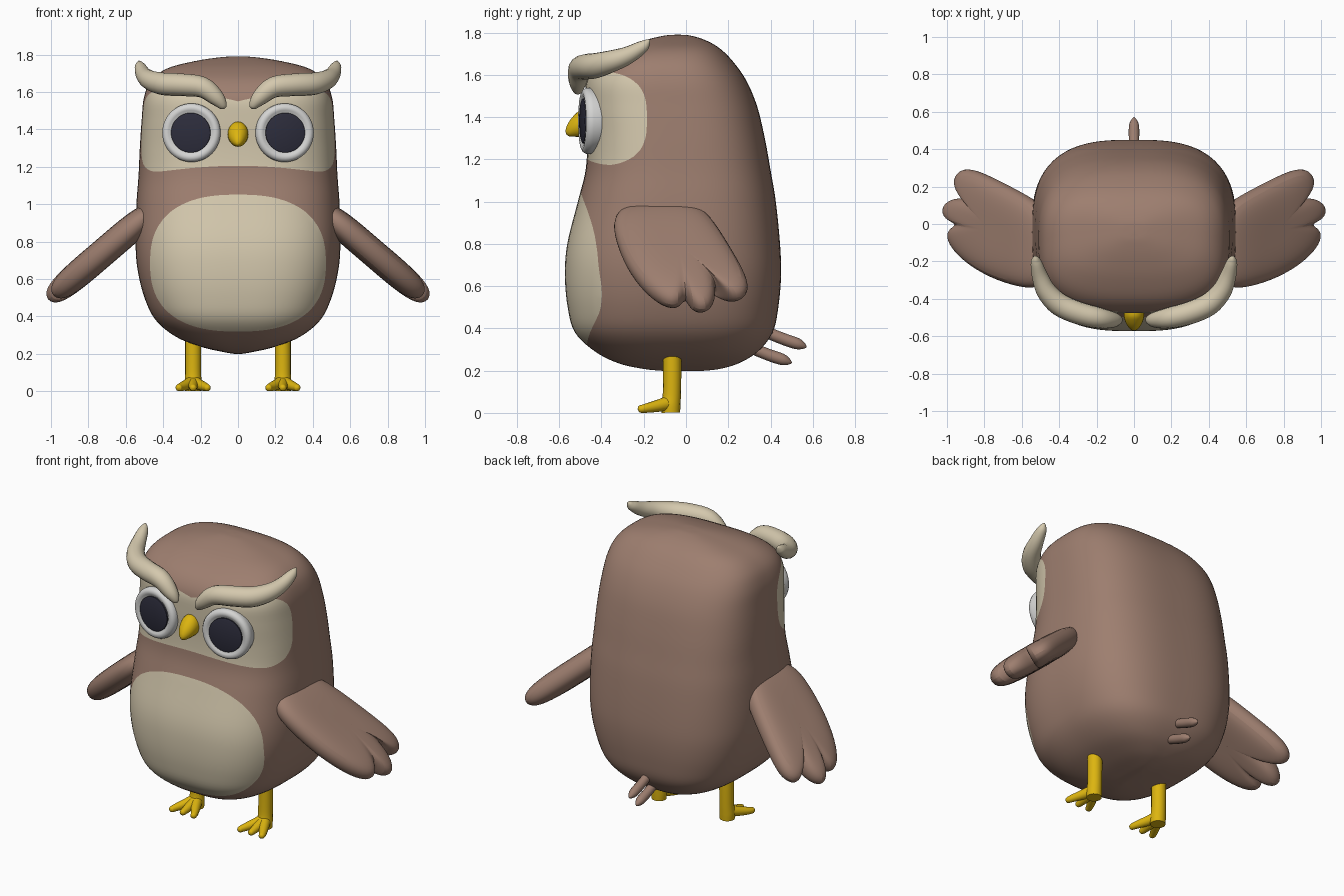
import bpy, bmesh, math
from mathutils import Vector

if "Cube" in bpy.data.objects:
    bpy.data.objects.remove(bpy.data.objects["Cube"])


def material(name, rgb):
    m = bpy.data.materials.new(name)
    m.diffuse_color = (*rgb, 1)
    m.use_nodes = True
    m.node_tree.nodes["Principled BSDF"].inputs["Base Color"].default_value = m.diffuse_color
    return m


BROWN = material("brown", (0.34, 0.21, 0.16))
CREAM = material("cream", (0.66, 0.58, 0.42))
WHITE = material("eye white", (0.66, 0.66, 0.65))
DARK = material("dark", (0.026, 0.026, 0.045))
YELLOW = material("yellow", (0.72, 0.46, 0.005))


def finish(bm, name, *mats, subsurf=0):
    bmesh.ops.recalc_face_normals(bm, faces=bm.faces[:])
    me = bpy.data.meshes.new(name)
    bm.to_mesh(me)
    bm.free()
    for m in mats:
        me.materials.append(m)
    ob = bpy.data.objects.new(name, me)
    bpy.context.collection.objects.link(ob)
    if subsurf:
        mod = ob.modifiers.new("smooth", 'SUBSURF')
        mod.levels = mod.render_levels = subsurf
    bpy.ops.object.select_all(action='DESELECT')
    ob.select_set(True)
    bpy.context.view_layer.objects.active = ob
    bpy.ops.object.shade_smooth_by_angle(angle=math.radians(55))
    return ob


def spline(rows, steps):
    """Catmull-Rom interpolation through rows of numbers."""
    p = [Vector(r) for r in rows]
    p = [p[0] * 2 - p[1]] + p + [p[-1] * 2 - p[-2]]
    out = []
    for i in range(1, len(p) - 2):
        a, b, c, d = p[i - 1:i + 3]
        for k in range(steps):
            t = k / steps
            out.append((b * 2 + (c - a) * t + (a * 2 - b * 5 + c * 4 - d) * t * t
                        + (b * 3 - a - c * 3 + d) * t ** 3) / 2)
    return out + [p[-2]]


def loft(rings):
    """Skin closed rings of points, capping both ends."""
    bm = bmesh.new()
    vs = [[bm.verts.new(co) for co in r] for r in rings]
    n = len(vs[0])
    for a, b in zip(vs, vs[1:]):
        for i in range(n):
            bm.faces.new((a[i], a[(i + 1) % n], b[(i + 1) % n], b[i]))
    bm.faces.new(vs[0])
    bm.faces.new(vs[-1])
    return bm


def tube(name, rows, mat, s=1, sides=16, steps=4):
    """Round tube along rows of x, y, z, radius."""
    pts = spline(rows, steps)
    pos = [Vector((p[0] * s, p[1], p[2])) for p in pts]
    rings = []
    for i, c in enumerate(pos):
        t = (pos[min(i + 1, len(pos) - 1)] - pos[max(i - 1, 0)]).normalized()
        up = Vector((0, 1, 0)) if abs(t.z) > 0.9 else Vector((0, 0, 1))
        u = t.cross(up).normalized()
        w = u.cross(t)
        r = max(pts[i][3], 0.002)
        rings.append([c + (u * math.cos(a) + w * math.sin(a)) * r
                      for a in (math.tau * k / sides for k in range(sides))])
    return finish(loft(rings), name, mat)


def paint_cut(bm, f, index):
    """Cut the surface along f = 0 and colour the inside."""
    new = []
    for e in bm.edges[:]:
        a, b = e.verts
        fa, fb = f(a.co), f(b.co)
        if fa * fb < 0:
            lo, hi = 0.0, 1.0
            for _ in range(20):
                mid = (lo + hi) / 2
                if f(a.co.lerp(b.co, mid)) * fa > 0:
                    lo = mid
                else:
                    hi = mid
            new.append(bmesh.utils.edge_split(e, a, lo)[1])
    bmesh.ops.connect_verts(bm, verts=new)
    for fc in bm.faces:
        if f(fc.calc_center_median()) < 0:
            fc.material_index = index


# Body: rows of height, half width, front, back
ROWS = [(.198, .01, -.1, .07), (.208, .07, -.2, .16), (.235, .19, -.32, .25),
        (.29, .33, -.43, .34), (.38, .44, -.525, .41), (.5, .5, -.56, .437),
        (.65, .537, -.573, .45), (.8, .548, -.562, .445), (1.0, .543, -.512, .425),
        (1.15, .532, -.475, .4), (1.3, .525, -.468, .373), (1.45, .515, -.475, .337),
        (1.57, .503, -.47, .287), (1.66, .465, -.41, .225), (1.725, .38, -.3, .16),
        (1.765, .23, -.19, .09), (1.786, .09, -.1, .02), (1.79, .01, -.05, -.03)]
rings = []
for z, hx, yf, yb in spline(ROWS, 5):
    ring = []
    for k in range(96):
        c, s = math.cos(math.tau * k / 96), math.sin(math.tau * k / 96)
        r = (abs(c) ** 2.9 + abs(s) ** 2.9) ** (-1 / 2.9)
        ring.append((hx * r * c, (yf + yb) / 2 + (yb - yf) / 2 * r * s, z))
    rings.append(ring)
body = loft(rings)


def belly(p):
    if p.y > -0.1:
        return 1.0
    return abs(p.x / .47) ** 2.5 + abs((p.z - .685) / .366) ** 2.5 - 1


def face_mask(p):
    lo = 1.165 + .04 * max(0, 1 - (p.x / .45) ** 2)
    hi = 1.55 + .07 * min(1, abs(p.x) / .3)
    h = abs((p.z - (lo + hi) / 2) / ((hi - lo) / 2))
    return h ** 3 + max(0, (p.y + .5) / .315) ** 3 - 1


paint_cut(body, belly, 1)
paint_cut(body, face_mask, 1)
finish(body, "body", BROWN, CREAM)


def disc(name, profile, s, mat):
    """Turned disc on the face; profile is radius, height."""
    ang = math.radians(8) * s
    out = Vector((math.sin(ang), -math.cos(ang), 0))
    side, up = Vector((math.cos(ang), math.sin(ang), 0)), Vector((0, 0, 1))
    c = Vector((.25 * s, -.468, 1.382))
    finish(loft([[c + out * h + (side * math.cos(a) + up * math.sin(a)) * r
                  for a in (math.tau * k / 48 for k in range(48))]
                 for r, h in profile]), name, mat)


# Wing outline: distance from shoulder, depth
WING = [(-.08, -.3), (-.1, -.1), (-.08, .06), (.05, .14), (.25, .22), (.42, .285),
        (.55, .315), (.62, .25), (.57, .175), (.48, .135), (.61, .15), (.7, .1),
        (.68, .03), (.56, 0), (.66, -.03), (.65, -.11), (.53, -.21), (.35, -.295),
        (.15, -.345), (.02, -.355)]

for s, side in ((1, "left"), (-1, "right")):
    # Eyes
    disc(side + "_eye_ring", [(.15, -.05), (.157, -.01), (.156, .004), (.149, .017),
                              (.136, .024), (.12, .022), (.108, .012), (.02, .01)], s, WHITE)
    disc(side + "_pupil", [(.106, .005), (.106, .021), (.095, .025), (.01, .028)], s, DARK)

    # Brow tuft
    tube(side + "_brow", [(.07, -.512, 1.512, .004), (.078, -.512, 1.523, .022),
                          (.115, -.512, 1.568, .043), (.19, -.502, 1.625, .056),
                          (.3, -.475, 1.638, .06), (.4, -.43, 1.643, .06),
                          (.468, -.36, 1.662, .053), (.503, -.28, 1.69, .043),
                          (.522, -.21, 1.73, .031), (.527, -.185, 1.752, .018),
                          (.53, -.172, 1.765, .003)], CREAM, s)

    # Wing: inflated lobed outline, sloping out and down
    d, n = Vector((.76 * s, 0, -.65)), Vector((.65 * s, 0, .76))
    base, cu, cv = Vector((.5 * s, 0, .93)), .28, -.04
    layers = [(.15, -.075), (.6, -.075), (.92, -.055), (1, 0),
              (.92, .055), (.6, .075), (.15, .075)]
    rings = [[base + d * (cu + (u - cu) * k) + n * w + Vector((0, cv + (v - cv) * k, 0))
              for u, v in WING] for k, w in layers]
    finish(loft(rings), side + "_wing", BROWN, subsurf=2)

    # Leg and toes
    tube(side + "_leg", [(.24, -.065, .31, .043), (.24, -.065, .2, .043),
                         (.24, -.067, .09, .043), (.24, -.072, .04, .046),
                         (.24, -.072, .001, .044)], YELLOW, s)
    for i, dx in enumerate((-.07, 0, .07)):
        tube(f"{side}_toe_{i + 1}", [(.24, -.07, .05, .036), (.24 + dx * .5, -.13, .034, .029),
                                     (.24 + dx, -.195, .021, .021),
                                     (.24 + dx * 1.1, -.22, .018, .016),
                                     (.24 + dx * 1.12, -.228, .017, .004)], YELLOW, s)

# Beak: rows of depth, centre height, half height, half width
BEAK = [(-.44, 1.375, .066, .055), (-.49, 1.373, .066, .054), (-.525, 1.36, .053, .045),
        (-.552, 1.345, .036, .029), (-.566, 1.336, .018, .014), (-.57, 1.333, .003, .003)]
finish(loft([[(hx * math.cos(a), y, zc + hz * math.sin(a))
              for a in (math.tau * k / 24 for k in range(24))]
             for y, zc, hz, hx in spline(BEAK, 4)]), "beak", YELLOW)

# Tail feathers
for name, y, z in (("upper_tail_feather", .36, .39), ("lower_tail_feather", .29, .315)):
    tube(name, [(0, y, z, .027), (0, y + .1, z - .04, .028), (0, y + .165, z - .062, .027),
                (0, y + .195, z - .073, .016), (0, y + .21, z - .079, .003)], BROWN, sides=12)
